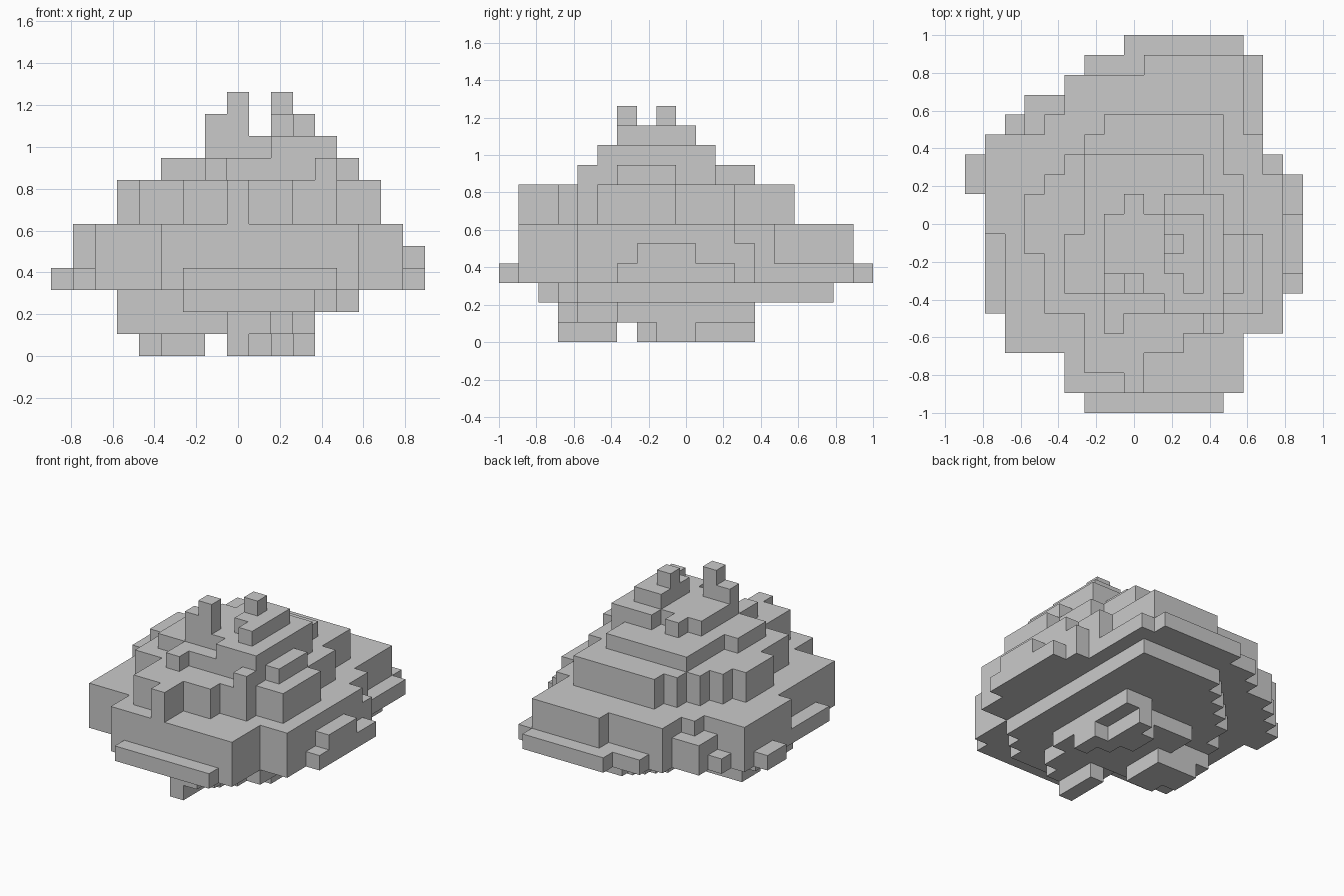
import bpy
import bmesh
from mathutils import Vector

cube = bpy.data.objects.get("Cube")
if cube:
    bpy.data.objects.remove(cube, do_unlink=True)

# The rock is stacked from cubic blocks on a regular grid
COLUMNS, ROWS = 17, 19
BLOCK = 2 / ROWS


def stone_material():
    mat = bpy.data.materials.new("stone_grey")
    mat.use_nodes = True
    colour = (0.59, 0.59, 0.59, 1)
    mat.diffuse_color = colour
    mat.node_tree.nodes["Principled BSDF"].inputs["Base Color"].default_value = colour
    return mat


def cells(levels, rects):
    """Fill rectangles (x start, x end, y start, y end) on the given levels."""
    return {(x, y, z)
            for z in levels
            for x0, x1, y0, y1 in rects
            for x in range(x0, x1)
            for y in range(y0, y1)}


# Wide middle terrace, shared by the three levels of the body
terrace = [(5, 14, 1, 4), (2, 5, 3, 4), (2, 16, 4, 12), (1, 15, 9, 14),
           (4, 14, 14, 15), (5, 14, 15, 17), (9, 14, 17, 18)]

# Ledges poking out around the foot of the terrace
ledges = [(6, 13, 0, 1), (1, 2, 5, 9), (0, 1, 11, 13), (16, 17, 6, 12),
          (2, 3, 14, 15), (6, 9, 17, 18), (8, 14, 18, 19), (14, 15, 14, 18)]
side_bumps = [(16, 17, 7, 10)]
corner_steps = [(15, 16, 12, 13), (3, 5, 14, 16)]

# Shoulder with a stepped front
shoulder = [(6, 8, 2, 5), (8, 9, 1, 5), (9, 11, 3, 5), (11, 13, 4, 5),
            (4, 15, 5, 9), (3, 14, 8, 11), (4, 14, 11, 12),
            (5, 13, 12, 13), (6, 13, 13, 14), (7, 13, 14, 15)]

# Narrowing upper steps
upper_step = [(5, 14, 6, 9), (6, 13, 9, 11), (6, 12, 11, 13),
              (8, 13, 5, 6), (7, 8, 4, 6), (12, 13, 4, 5)]
crown = [(7, 13, 6, 10), (10, 13, 5, 6), (8, 9, 10, 11), (10, 13, 10, 11)]
peak_bases = [(7, 9, 6, 7), (10, 12, 7, 10), (11, 12, 6, 7)]
peak_tips = [(8, 9, 6, 7), (10, 11, 8, 9)]

# Rounded underside and its stubs
under_slab = [(6, 12, 2, 3), (6, 13, 3, 4), (6, 14, 4, 15), (3, 6, 6, 11),
              (4, 6, 11, 13), (5, 6, 13, 14), (7, 14, 15, 16), (8, 14, 16, 17)]
under_step = [(8, 10, 3, 4), (8, 11, 4, 6), (3, 12, 6, 10),
              (6, 12, 10, 12), (10, 12, 12, 13)]
stubs = [(8, 9, 3, 6), (4, 5, 8, 10), (5, 7, 7, 10),
         (9, 10, 10, 12), (10, 11, 9, 13), (11, 12, 8, 10)]

parts = {
    "bottom_stubs": cells([0], stubs),
    "under_step": cells([1], under_step),
    "under_slab": cells([2], under_slab),
    "terrace": (cells([3, 4, 5], terrace) | cells([3, 4], corner_steps)
                | cells([3], ledges) | cells([4], side_bumps)),
    "shoulder": cells([6, 7], shoulder),
    "upper_step": cells([8], upper_step),
    "crown": cells([9], crown),
    "peaks": cells([10], peak_bases) | cells([11], peak_tips),
}
solid = set().union(*parts.values())


def build(name, blocks, mat):
    """Make only the outer faces of the blocks and merge flat areas."""
    bm = bmesh.new()
    origin = Vector((COLUMNS / 2, ROWS / 2, 0))
    for block in sorted(blocks):
        for axis in range(3):
            for side in (0, 1):
                step = [0, 0, 0]
                step[axis] = 1 if side else -1
                if tuple(a + b for a, b in zip(block, step)) in solid:
                    continue
                u, v = (axis + 1) % 3, (axis + 2) % 3
                ring = []
                for du, dv in ((0, 0), (1, 0), (1, 1), (0, 1)):
                    corner = list(block)
                    corner[axis] += side
                    corner[u] += du
                    corner[v] += dv
                    ring.append(bm.verts.new((Vector(corner) - origin) * BLOCK))
                bm.faces.new(ring if side else ring[::-1])
    bmesh.ops.remove_doubles(bm, verts=bm.verts[:], dist=BLOCK / 100)
    bmesh.ops.dissolve_limit(bm, angle_limit=0.01, verts=bm.verts[:], edges=bm.edges[:])
    mesh = bpy.data.meshes.new(name)
    bm.to_mesh(mesh)
    bm.free()
    mesh.materials.append(mat)
    obj = bpy.data.objects.new(name, mesh)
    bpy.context.collection.objects.link(obj)


stone = stone_material()
for part_name, part_blocks in parts.items():
    build(part_name, part_blocks, stone)
